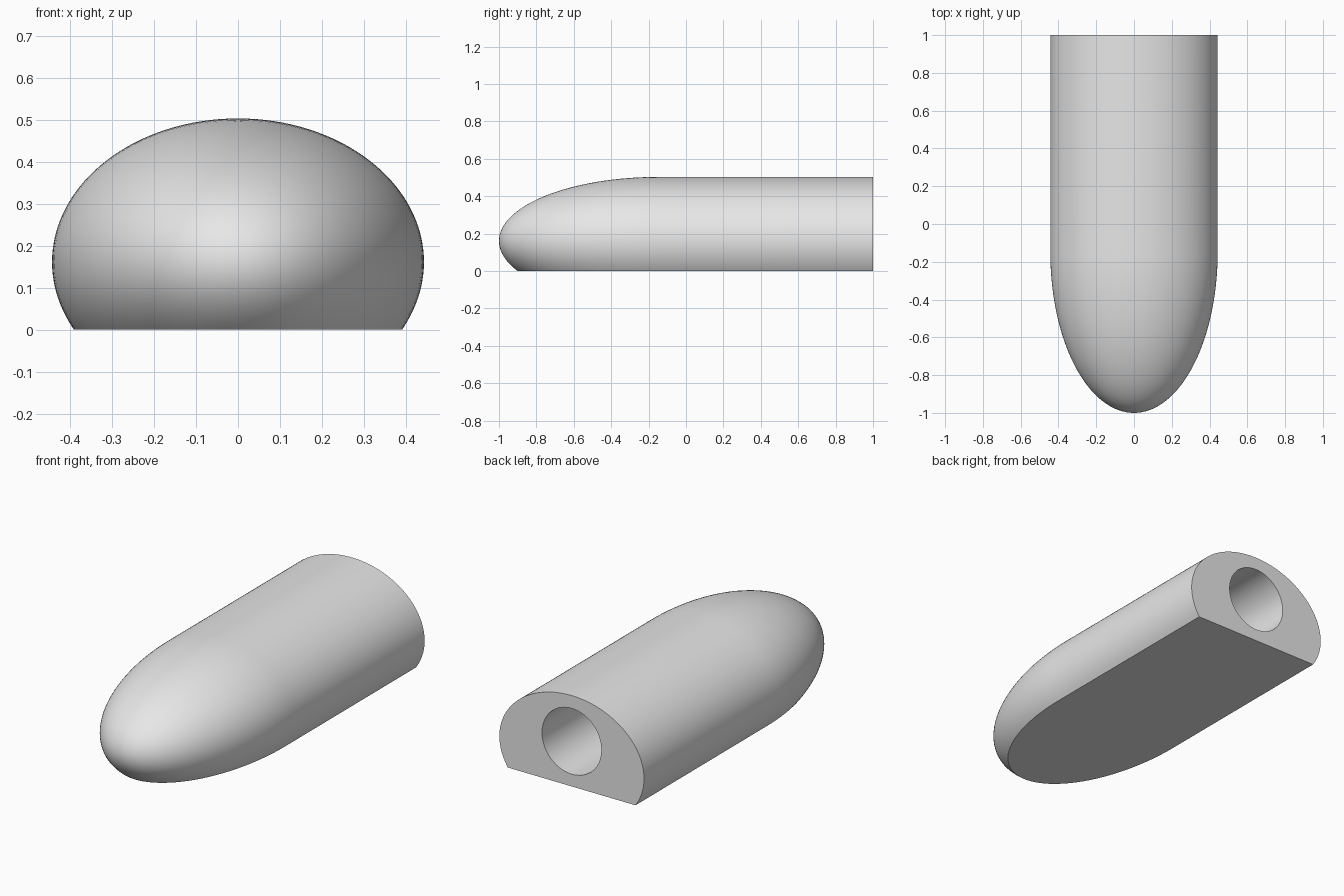
import bpy, bmesh
from math import sin, cos, pi, radians

cube = bpy.data.objects.get("Cube")
if cube:
    bpy.data.objects.remove(cube, do_unlink=True)

SIDES = 128
NOSE_STEPS = 32
RX, RZ, CZ = 0.443, 0.342, 0.161      # elliptical section and its centre height
NOSE_Y, BACK_Y = -0.15, 1.0           # where the nose starts, and the rear face
NOSE_LEN = 0.85
BORE_R, BORE_Z = 0.182, 0.25

grey = bpy.data.materials.new("plain grey")
grey.use_nodes = True
colour = (0.8, 0.8, 0.8, 1)
grey.diffuse_color = colour
grey.node_tree.nodes["Principled BSDF"].inputs["Base Color"].default_value = colour


def section(bm, y, scale):
    """One elliptical ring of vertices at depth y."""
    angles = [2 * pi * i / SIDES for i in range(SIDES)]
    return [bm.verts.new((RX * scale * cos(a), y, CZ + RZ * scale * sin(a))) for a in angles]


def new_object(name, bm):
    bmesh.ops.recalc_face_normals(bm, faces=bm.faces)
    mesh = bpy.data.meshes.new(name)
    bm.to_mesh(mesh)
    bm.free()
    mesh.materials.append(grey)
    obj = bpy.data.objects.new(name, mesh)
    bpy.context.collection.objects.link(obj)
    return obj


# Body: straight elliptical bar with a half-ellipsoid nose
bm = bmesh.new()
rings = [section(bm, BACK_Y, 1)]
for k in range(NOSE_STEPS):
    t = pi / 2 * k / NOSE_STEPS
    rings.append(section(bm, NOSE_Y - NOSE_LEN * sin(t), cos(t)))
for a, b in zip(rings, rings[1:]):
    for i in range(SIDES):
        j = (i + 1) % SIDES
        bm.faces.new((a[i], a[j], b[j], b[i]))
tip = bm.verts.new((0, NOSE_Y - NOSE_LEN, CZ))
for i in range(SIDES):
    bm.faces.new((rings[-1][i], rings[-1][(i + 1) % SIDES], tip))
bm.faces.new(rings[0])

# Flat underside: slice at the ground and cap it
bmesh.ops.bisect_plane(bm, geom=bm.verts[:] + bm.edges[:] + bm.faces[:],
                       plane_co=(0, 0, 0), plane_no=(0, 0, -1), clear_outer=True)
bmesh.ops.holes_fill(bm, edges=[e for e in bm.edges if e.is_boundary], sides=0)
body = new_object("rounded_body", bm)

# Round bore in the rear face, as deep as the straight part
bm = bmesh.new()
bmesh.ops.create_cone(bm, cap_ends=True, segments=96, radius1=BORE_R, radius2=BORE_R, depth=1.25)
for v in bm.verts:
    x, y, z = v.co
    v.co = (x, z + NOSE_Y + 0.625, y + BORE_Z)
cutter = new_object("bore_cutter", bm)
cutter.hide_render = True

bore = body.modifiers.new("bore", 'BOOLEAN')
bore.operation = 'DIFFERENCE'
bore.solver = 'EXACT'
bore.object = cutter

bpy.ops.object.select_all(action='DESELECT')
body.select_set(True)
bpy.context.view_layer.objects.active = body
bpy.ops.object.modifier_apply(modifier=bore.name)
bpy.data.objects.remove(cutter, do_unlink=True)
bpy.ops.object.shade_smooth_by_angle(angle=radians(30))
